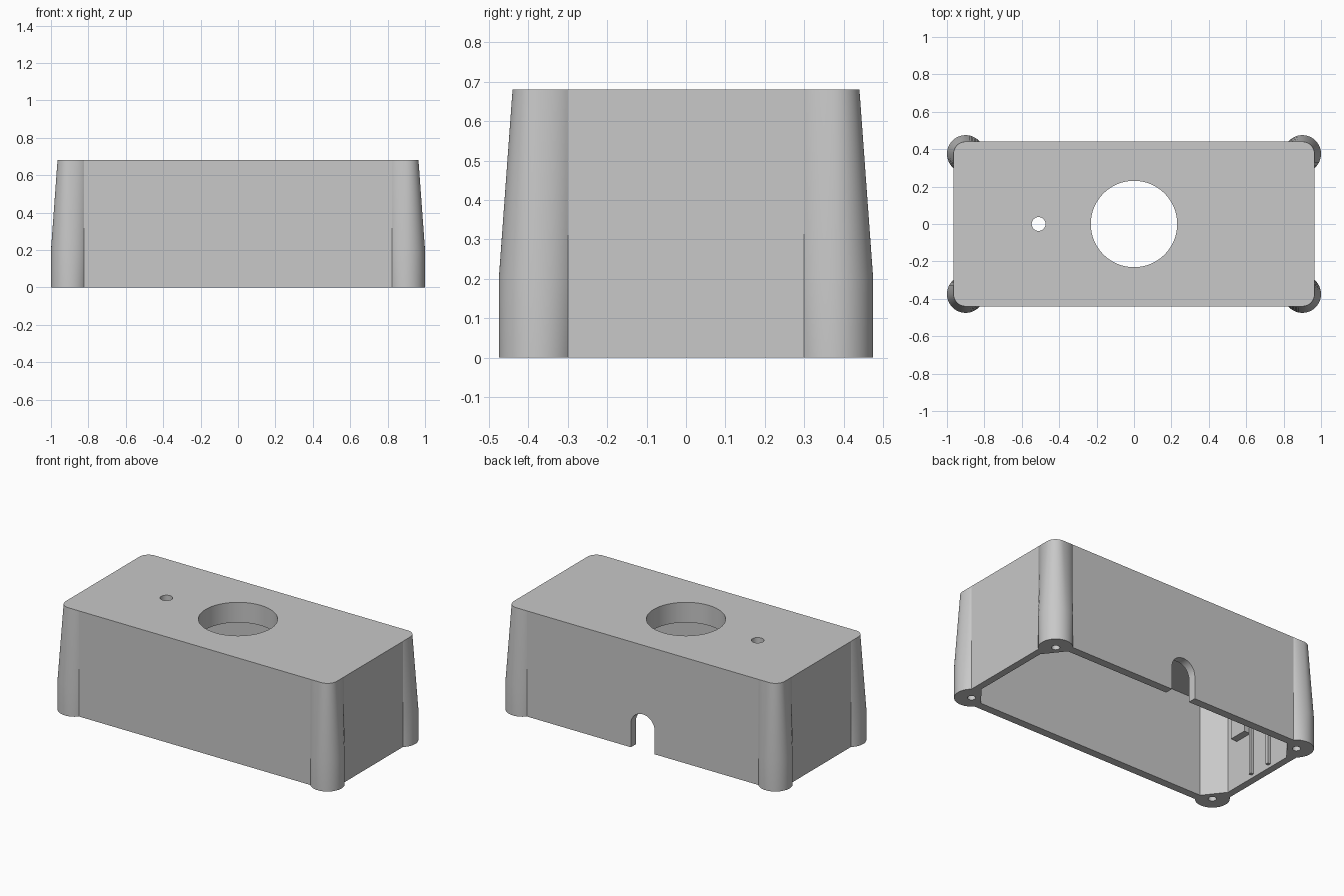
import bpy, bmesh
from math import sin, cos, radians, pi

cube = bpy.data.objects.get("Cube")
if cube:
    bpy.data.objects.remove(cube, do_unlink=True)

HALF_X, HALF_Y, HEIGHT = 0.965, 0.44, 0.68
POST_X, POST_Y, POST_R = 0.9, 0.375, 0.1
ROOF = 0.625

grey = bpy.data.materials.new("plain grey")
grey.use_nodes = True
colour = (0.58, 0.58, 0.58, 1)
grey.diffuse_color = colour
grey.node_tree.nodes["Principled BSDF"].inputs["Base Color"].default_value = colour


def loft(name, rings):
    """Closed solid through rings of equal point count."""
    bm = bmesh.new()
    loops = [[bm.verts.new(p) for p in ring] for ring in rings]
    n = len(loops[0])
    for low, high in zip(loops, loops[1:]):
        for i in range(n):
            j = (i + 1) % n
            bm.faces.new((low[i], low[j], high[j], high[i]))
    bm.faces.new(loops[0][::-1])
    bm.faces.new(loops[-1])
    bmesh.ops.recalc_face_normals(bm, faces=bm.faces)
    mesh = bpy.data.meshes.new(name)
    bm.to_mesh(mesh)
    bm.free()
    obj = bpy.data.objects.new(name, mesh)
    bpy.context.collection.objects.link(obj)
    mesh.materials.append(grey)
    return obj


def prism(name, outline, z0, z1):
    return loft(name, [[(x, y, z) for x, y in outline] for z in (z0, z1)])


def cylinder(name, x, y, r, z0, z1, n=64):
    ring = [(x + r * cos(2 * pi * i / n), y + r * sin(2 * pi * i / n)) for i in range(n)]
    return prism(name, ring, z0, z1)


def box(name, x0, x1, y0, y1, z0, z1):
    return prism(name, [(x0, y0), (x1, y0), (x1, y1), (x0, y1)], z0, z1)


def cut(target, cutter):
    cutter.hide_render = True
    mod = target.modifiers.new("cut", "BOOLEAN")
    mod.operation, mod.solver, mod.object = "DIFFERENCE", "EXACT", cutter
    bpy.context.view_layer.objects.active = target
    bpy.ops.object.modifier_apply(modifier=mod.name)
    bpy.data.objects.remove(cutter, do_unlink=True)


def four_corners(quarter):
    """Repeat a counter-clockwise first-quadrant run of points in all quadrants."""
    points = []
    for sx, sy in ((1, 1), (-1, 1), (-1, -1), (1, -1)):
        run = quarter if sx * sy > 0 else quarter[::-1]
        points += [(sx * x, sy * y) for x, y in run]
    return points


def body_ring(z, blend):
    """Outline with round corner posts, blending to a plain rounded rectangle."""
    quarter = []
    fillet = HALF_X - POST_X
    for i in range(37):
        a = radians(-49.46 + 188.92 * i / 36)
        px, py = POST_R * cos(a), POST_R * sin(a)
        if a < 0:
            qx, qy = fillet, py
        elif a > pi / 2:
            qx, qy = px, fillet
        else:
            qx, qy = fillet * cos(a), fillet * sin(a)
        quarter.append((POST_X + px + (qx - px) * blend, POST_Y + py + (qy - py) * blend))
    return [(x, y, z) for x, y in four_corners(quarter)]


# Outer shell with tapering corner posts
body = loft("case_body", [body_ring(0, 0), body_ring(0.2, 0), body_ring(HEIGHT, 1)])

# Hollow with chamfered corners, leaving a collar round the large opening
cavity = prism("cavity_cutter", four_corners([(0.92, 0.26), (0.82, 0.388)]), -0.1, ROOF)
cut(cavity, cylinder("collar_cutter", 0, 0, 0.275, 0.55, 0.8))
cut(body, cavity)

# Top openings
cut(body, cylinder("large_hole_cutter", 0, 0, 0.231, 0.4, 0.9, 96))
cut(body, cylinder("small_hole_cutter", -0.51, 0, 0.037, 0.5, 0.9, 32))

# Screw holes under the posts
for sx in (-1, 1):
    for sy in (-1, 1):
        cut(body, cylinder("screw_cutter", sx * POST_X, sy * POST_Y, 0.024, -0.1, 0.4, 24))

# Arched cable notch in the back wall
arch = [(0.085 * cos(pi * i / 24), 0.15 + 0.085 * sin(pi * i / 24)) for i in range(25)]
arch = [(0.085, -0.1)] + arch + [(-0.085, -0.1)]
cut(body, loft("notch_cutter", [[(x, y, z) for x, z in arch] for y in (0.3, 0.6)]))

bpy.ops.object.select_all(action="DESELECT")
body.select_set(True)
bpy.context.view_layer.objects.active = body
bpy.ops.object.shade_smooth_by_angle(angle=radians(25))

# Holder and guide ribs inside the end wall
box("inner_holder", -0.93, -0.875, -0.18, -0.06, 0.3, ROOF + 0.01)
for y in (-0.05, 0.1):
    box("inner_rib", -0.93, -0.9, y, y + 0.02, 0.02, ROOF + 0.01)
